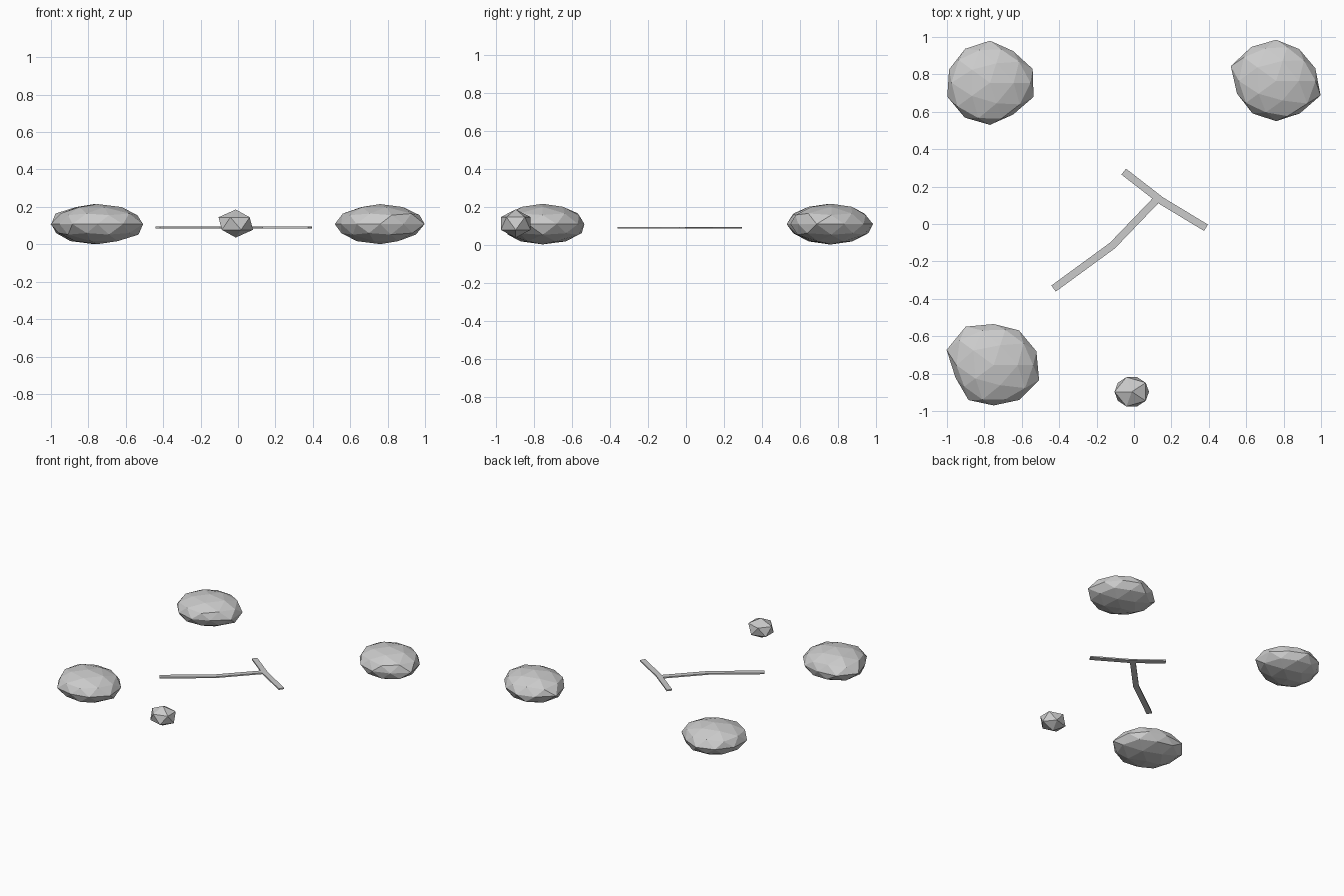
import bpy
import bmesh
import math
import random
from mathutils import Vector

cube = bpy.data.objects.get("Cube")
if cube:
    bpy.data.objects.remove(cube, do_unlink=True)

random.seed(4)

# Single plain stone colour
GREY = (0.6, 0.6, 0.6, 1)
stone = bpy.data.materials.new("stone_grey")
stone.use_nodes = True
stone.diffuse_color = GREY
stone.node_tree.nodes["Principled BSDF"].inputs["Base Color"].default_value = GREY


def finish(name, bm):
    bmesh.ops.recalc_face_normals(bm, faces=bm.faces)
    mesh = bpy.data.meshes.new(name)
    bm.to_mesh(mesh)
    bm.free()
    mesh.materials.append(stone)
    obj = bpy.data.objects.new(name, mesh)
    bpy.context.collection.objects.link(obj)
    return obj


def boulder(name, centre, radii):
    """Faceted, flattened rock; radii run anticlockwise round its waist."""
    bm = bmesh.new()
    bmesh.ops.create_icosphere(bm, subdivisions=2, radius=1)
    step = math.tau / len(radii)
    for v in bm.verts:
        turn = (math.atan2(v.co.y, v.co.x) / step - 0.5) % len(radii)
        i = int(turn)
        blend = turn - i
        r = radii[i % 10] * (1 - blend) + radii[(i + 1) % 10] * blend
        if abs(v.co.z) > 0.1:
            r *= random.uniform(0.95, 1.04)
        v.co = Vector((v.co.x * r, v.co.y * r, v.co.z * 0.107))
    bmesh.ops.translate(bm, verts=bm.verts, vec=centre)
    finish(name, bm)


def strip(name, path, width=0.04, low=0.084, high=0.094):
    """Thin flat bar with mitred bends along a plan path."""
    pts = [Vector(p) for p in path]
    bm = bmesh.new()
    rings = []
    for i, p in enumerate(pts):
        before = (p - pts[i - 1]).normalized() if i else None
        after = (pts[i + 1] - p).normalized() if i + 1 < len(pts) else None
        before, after = before or after, after or before
        along = (before + after).normalized()
        side = Vector((-along.y, along.x)) * width / 2 / along.dot(after)
        rings.append([bm.verts.new((*(p + side * s), z))
                      for s, z in ((-1, low), (1, low), (1, high), (-1, high))])
    for a, b in zip(rings, rings[1:]):
        for k in range(4):
            n = (k + 1) % 4
            bm.faces.new((a[k], a[n], b[n], b[k]))
    bm.faces.new(rings[0])
    bm.faces.new(rings[-1])
    finish(name, bm)


# Three corner boulders
boulder("back_right_boulder", (-0.77, 0.755, 0.108),
        (.24, .21, .225, .225, .23, .24, .23, .225, .21, .245))
boulder("back_left_boulder", (0.76, 0.765, 0.108),
        (.22, .21, .22, .225, .255, .22, .215, .215, .215, .25))
boulder("front_right_boulder", (-0.75, -0.755, 0.108),
        (.24, .23, .22, .255, .265, .215, .23, .215, .23, .255))

# Small pebble at the front
bm = bmesh.new()
bmesh.ops.create_icosphere(bm, subdivisions=1, radius=1)
for v in bm.verts:
    v.co = Vector((-v.co.x * 0.103 - 0.012, -v.co.y * 0.092 - 0.897,
                   v.co.z * 0.075 + 0.111))
finish("pebble", bm)

# Forked flat strips in the middle
strip("long_strip", [(-0.43, -0.345), (-0.115, -0.115), (0.125, 0.135)])
strip("cross_strip", [(-0.055, 0.28), (0.145, 0.125), (0.385, -0.02)])
